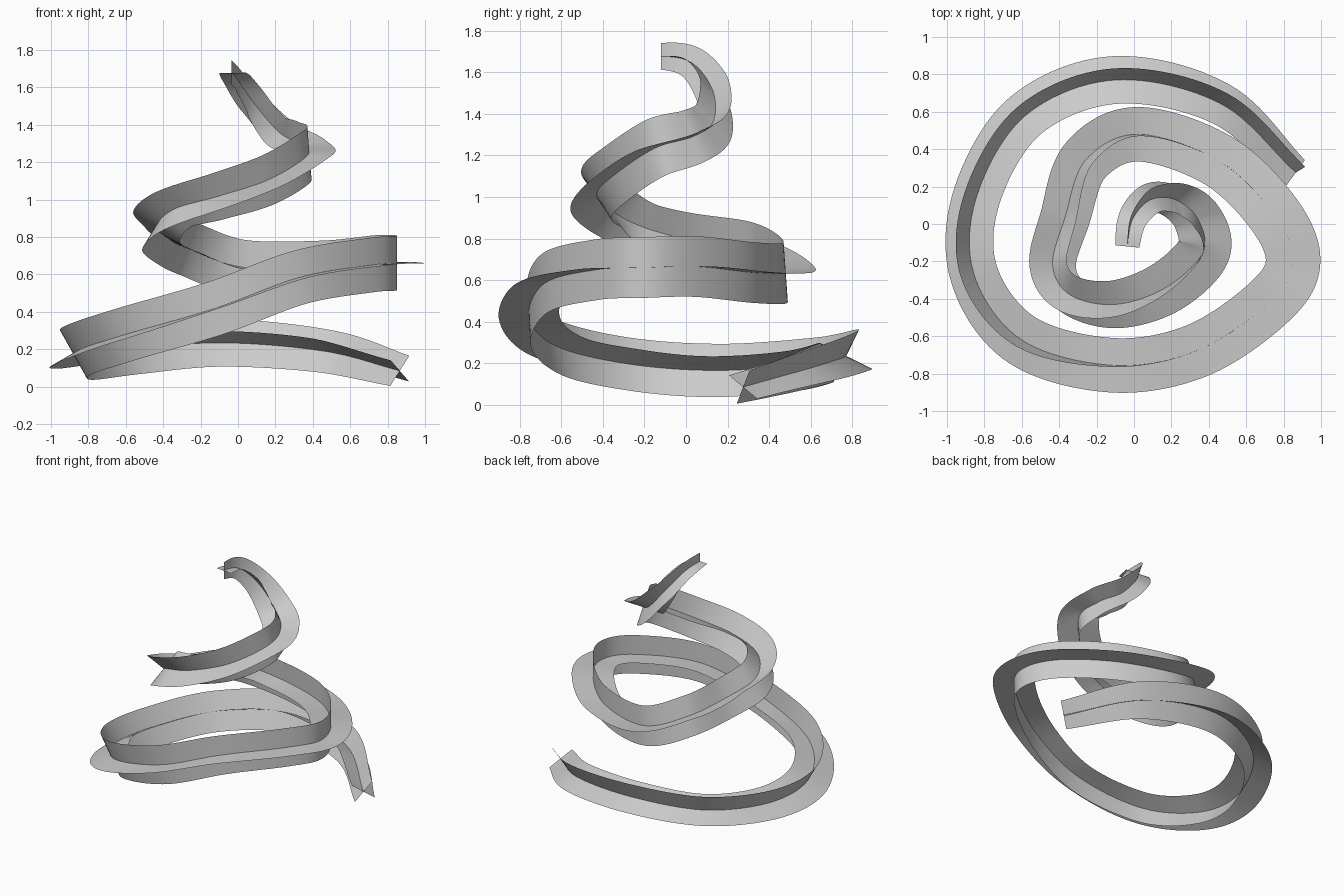
import bpy
from math import radians, sin, cos
from mathutils import Vector

# Spiral path keys: x, y, z, half width, roll in degrees
KEYS = [
    (0.865, 0.275, 0.085, 0.10, -35),
    (0.46, 0.645, 0.19, 0.13, -30),
    (-0.10, 0.77, 0.235, 0.142, -26),
    (-0.58, 0.58, 0.195, 0.143, -26),
    (-0.84, 0.15, 0.165, 0.145, -28),
    (-0.855, -0.27, 0.195, 0.148, -29),
    (-0.60, -0.62, 0.28, 0.148, -18),
    (-0.12, -0.755, 0.42, 0.146, -4),
    (0.33, -0.68, 0.585, 0.146, 0),
    (0.71, -0.43, 0.65, 0.146, 0),
    (0.85, -0.21, 0.66, 0.146, 0),
    (0.75, 0.05, 0.665, 0.146, 0),
    (0.45, 0.34, 0.635, 0.146, 0),
    (0.02, 0.48, 0.64, 0.146, 4),
    (-0.26, 0.34, 0.735, 0.146, 16),
    (-0.37, 0.03, 0.79, 0.146, 24),
    (-0.435, -0.22, 0.86, 0.146, 32),
    (-0.34, -0.38, 0.95, 0.146, 45),
    (-0.10, -0.43, 1.02, 0.145, 62),
    (0.17, -0.34, 1.11, 0.145, 78),
    (0.37, -0.15, 1.235, 0.143, 90),
    (0.34, 0.03, 1.29, 0.135, 106),
    (0.22, 0.13, 1.36, 0.122, 125),
    (0.09, 0.13, 1.51, 0.10, 148),
    (-0.005, 0.03, 1.645, 0.08, 168),
    (-0.035, -0.12, 1.677, 0.064, 180),
]
STEPS = 12


def spline(keys):
    """Catmull-Rom samples through the keys, all channels together."""
    k = [Vector(p) for p in keys]
    k = [2 * k[0] - k[1]] + k + [2 * k[-1] - k[-2]]
    # Level, straight-ahead finish at the top
    k[-1][0], k[-1][2] = k[-2][0], k[-2][2] - 0.03
    out = []
    for i in range(1, len(k) - 2):
        a, b, c, d = k[i - 1:i + 3]
        for s in range(STEPS):
            t = s / STEPS
            out.append(0.5 * (2 * b + (c - a) * t + (2 * a - 5 * b + 4 * c - d) * t**2
                              + (3 * b - a - 3 * c + d) * t**3))
    out.append(k[-2])
    return out


def ribbon(name, samples, turn):
    """Flat strip swept along the path, turned about its centre line."""
    verts, n = [], len(samples)
    for i, s in enumerate(samples):
        centre = Vector(s[:3])
        tangent = (Vector(samples[min(i + 1, n - 1)][:3])
                   - Vector(samples[max(i - 1, 0)][:3])).normalized()
        outward = tangent.cross(Vector((0, 0, 1))).normalized()
        up = outward.cross(tangent)
        ang = radians(s[4] + turn)
        side = (outward * cos(ang) + up * sin(ang)) * s[3]
        verts += [centre - side, centre, centre + side]
    faces = []
    for i in range(n - 1):
        for j in (0, 1):
            a = 3 * i + j
            faces.append((a, a + 1, a + 4, a + 3))
    mesh = bpy.data.meshes.new(name)
    mesh.from_pydata(verts, [], faces)
    mesh.shade_smooth()
    obj = bpy.data.objects.new(name, mesh)
    bpy.context.collection.objects.link(obj)
    return obj


# Two crossed ribbons form the plus-shaped section
path = spline(KEYS)
ribbon("flat_ribbon", path, 0)
ribbon("upright_ribbon", path, 90)
